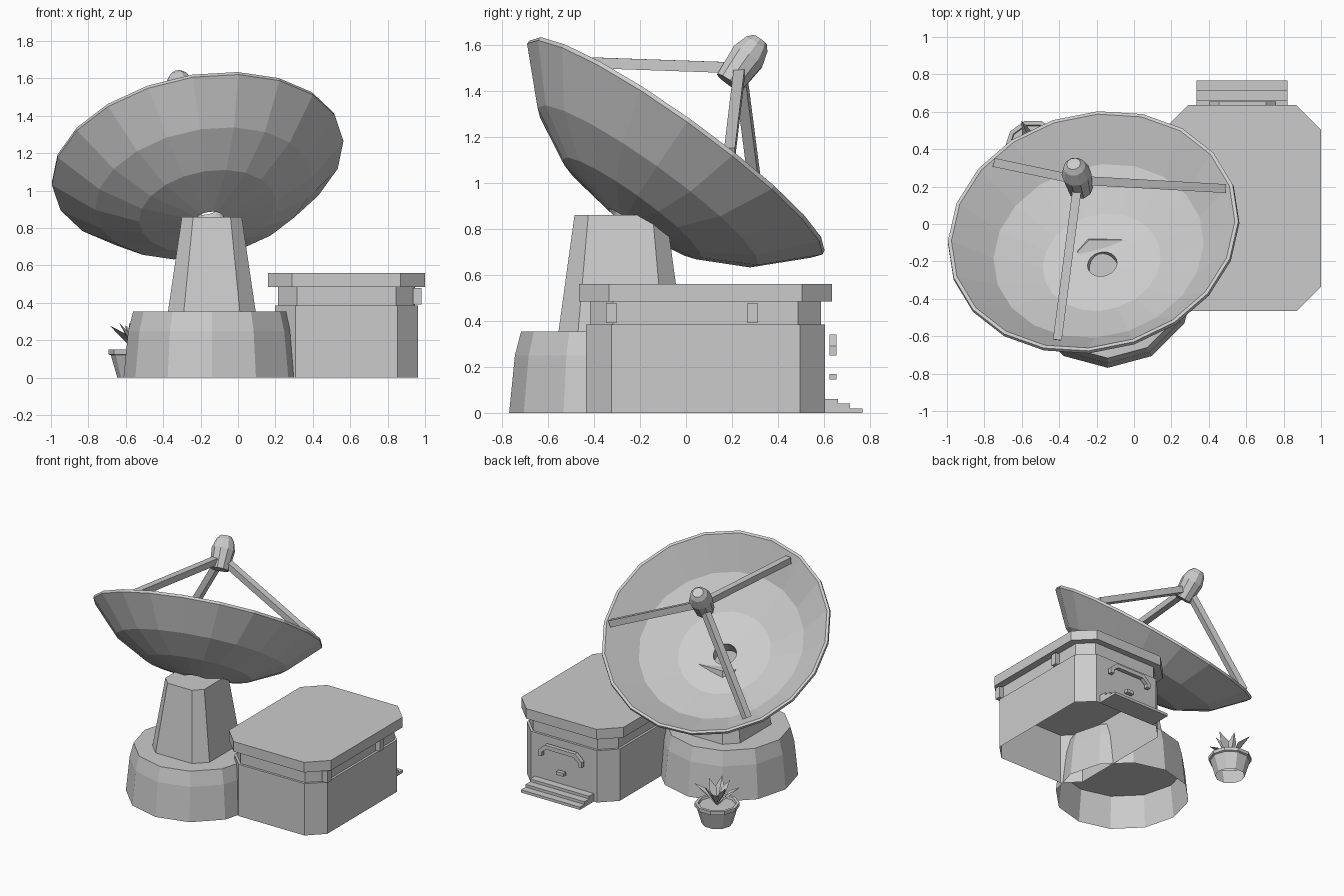
import bpy, bmesh, math
from mathutils import Vector, Matrix

if "Cube" in bpy.data.objects:
    bpy.data.objects.remove(bpy.data.objects["Cube"])

grey = bpy.data.materials.new("plain_grey")
grey.use_nodes = True
grey.diffuse_color = (0.6, 0.6, 0.6, 1)
grey.node_tree.nodes["Principled BSDF"].inputs["Base Color"].default_value = grey.diffuse_color


def finish(name, bm, matrix=None):
    bmesh.ops.recalc_face_normals(bm, faces=bm.faces)
    mesh = bpy.data.meshes.new(name)
    bm.to_mesh(mesh)
    bm.free()
    mesh.materials.append(grey)
    obj = bpy.data.objects.new(name, mesh)
    bpy.context.collection.objects.link(obj)
    if matrix is not None:
        obj.matrix_world = matrix
    return obj


def loft(name, rings, matrix=None, bottom=False, top=True, loop=False):
    """Skin a stack of rings that all have the same number of points."""
    bm = bmesh.new()
    rows = [[bm.verts.new(p) for p in ring] for ring in rings]
    pairs = list(zip(rows, rows[1:])) + ([(rows[-1], rows[0])] if loop else [])
    for a, b in pairs:
        for i in range(len(a)):
            j = (i + 1) % len(a)
            bm.faces.new((a[i], a[j], b[j], b[i]))
    if bottom:
        bm.faces.new(rows[0])
    if top:
        bm.faces.new(rows[-1])
    return finish(name, bm, matrix)


def lathe(name, profile, sides, matrix, **caps):
    step = math.tau / sides
    rings = [[(r * math.cos(i * step), r * math.sin(i * step), z) for i in range(sides)]
             for r, z in profile]
    return loft(name, rings, matrix, **caps)


def chamfered(name, centre, levels, **caps):
    """Box with cut corners; each level is z, half width, half depth, cut."""
    cx, cy = centre
    rings = []
    for z, hx, hy, c in levels:
        corner = [(hx, hy - c), (hx - c, hy), (c - hx, hy), (-hx, hy - c)]
        ring = corner + [(-x, -y) for x, y in corner]
        rings.append([(cx + x, cy + y, z) for x, y in ring])
    return loft(name, rings, **caps)


def box(name, low, high):
    lo, hi = Vector(low), Vector(high)
    bm = bmesh.new()
    bmesh.ops.create_cube(bm, size=1, matrix=Matrix.Translation((lo + hi) / 2)
                          @ Matrix.Diagonal((*(hi - lo), 1)))
    return finish(name, bm)


def bar(name, start, end, size):
    a, b = Vector(start), Vector(end)
    rot = (b - a).to_track_quat('Z', 'Y').to_matrix().to_4x4()
    bm = bmesh.new()
    bmesh.ops.create_cube(bm, size=1, matrix=Matrix.Translation((a + b) / 2) @ rot
                          @ Matrix.Diagonal((size, size, (b - a).length, 1)))
    return finish(name, bm)


# Round base in two stacked tiers, and tapered pedestal
base = Matrix.Translation((-0.14, -0.297, 0))
lathe("base_drum", [(0.472, 0), (0.447, 0.25)], 12, base)
lathe("base_rim", [(0.447, 0.25), (0.42, 0.355)], 12, base)
chamfered("pedestal", (-0.14, -0.285),
          [(0.35, 0.235, 0.27, 0.085), (0.86, 0.16, 0.2, 0.06)])

# Tilted dish frame: z is the dish axis, x points to a rim corner
axis = Vector((-0.16, 0.577, 0.8)).normalized()
side = Vector((0.218, -0.598, 0.475))
side = (side - axis * side.dot(axis)).normalized()
dish_centre = Vector((-0.218, -0.04, 1.16))
turn = Matrix((side, axis.cross(side), axis)).transposed().to_4x4()
dish_frame = Matrix.Translation(dish_centre) @ turn

# Dish shell, closed around a hole in the middle
lathe("dish", [(0.08, -0.4), (0.37, -0.338), (0.59, -0.218), (0.79, -0.015), (0.787, 0.004),
               (0.768, 0.004), (0.57, -0.18), (0.32, -0.284), (0.08, -0.302)],
      20, dish_frame, top=False, loop=True)

# Receiver and its three struts
receiver_root = dish_centre + Vector((-0.01, 0.02, -0.012))
lathe("receiver", [(0.067, 0.36), (0.08, 0.5), (0.06, 0.565), (0.038, 0.592)],
      10, Matrix.Translation(receiver_root) @ turn, bottom=True)
hub = receiver_root + axis * 0.44
for i, foot in enumerate([(-0.73, 0.325, 0.8), (0.48, 0.19, 1.13), (-0.41, -0.62, 1.53)]):
    bar(f"receiver_strut_{i + 1}", hub, foot, 0.047)

# Building with cut corners, recessed band and overhanging roof
building = (0.58, 0.085)
chamfered("building_walls", building, [(0, 0.382, 0.52, 0.11), (0.385, 0.382, 0.52, 0.11)])
chamfered("building_band", building, [(0.385, 0.365, 0.503, 0.1), (0.49, 0.365, 0.503, 0.1)])
chamfered("roof", building, [(0.485, 0.42, 0.55, 0.13), (0.56, 0.42, 0.55, 0.13)], bottom=True)

# Small brackets under the roof on the outer long side
for i, y in enumerate((-0.325, 0.29)):
    box(f"roof_bracket_{i + 1}", (0.935, y - 0.022, 0.39), (0.98, y + 0.022, 0.478))

# Back steps
for i in range(3):
    box(f"step_{i + 1}", (0.335, 0.603 + 0.055 * i, 0), (0.82, 0.66 + 0.054 * i, 0.06 - 0.02 * i))

# Arched hood and handle, standing just off the back wall
outer = [(0.18, 0.25), (0.18, 0.29), (0.125, 0.34)]
inner = [(0.15, 0.25), (0.15, 0.28), (0.112, 0.31)]
outer += [(-x, z) for x, z in reversed(outer)]
inner += [(-x, z) for x, z in reversed(inner)]
bm = bmesh.new()
for i in range(len(outer) - 1):
    quad = (outer[i], outer[i + 1], inner[i + 1], inner[i])
    bm.faces.new([bm.verts.new((0.58 + x, 0.625, z)) for x, z in quad])
bmesh.ops.remove_doubles(bm, verts=bm.verts, dist=0.0001)
walls = bmesh.ops.solidify(bm, geom=bm.faces[:], thickness=0.03)["geom"]
front = max(v.co.y for v in bm.verts)
bmesh.ops.translate(bm, vec=(0, 0.655 - front, 0), verts=bm.verts)
finish("door_hood", bm)
box("door_handle", (0.55, 0.625, 0.145), (0.61, 0.655, 0.17))

# Plant pot with soil
pot = Matrix.Translation((-0.54, 0.405, 0))
lathe("plant_pot", [(0.105, 0), (0.14, 0.12), (0.152, 0.125), (0.152, 0.15), (0.13, 0.15), (0.125, 0.135)],
      10, pot)

# Spiky leaves, alternating wide and upright
bm = bmesh.new()
for i in range(8):
    spin = Matrix.Rotation((i + 0.5) * math.tau / 8, 4, 'Z')
    reach, height = ((0.16, 0.28), (0.105, 0.295))[i % 2]
    points = [(0, 0, 0.13), (reach * 0.5, 0.03, 0.235), (reach, 0, height),
              (reach * 0.5, -0.03, 0.235), (reach * 0.55, 0, 0.215)]
    a, b, c, d, keel = [bm.verts.new(spin @ Vector(p)) for p in points]
    for face in ((a, b, keel), (b, c, keel), (c, d, keel), (d, a, keel), (a, d, c, b)):
        bm.faces.new(face)
finish("plant_leaves", bm, pot)
